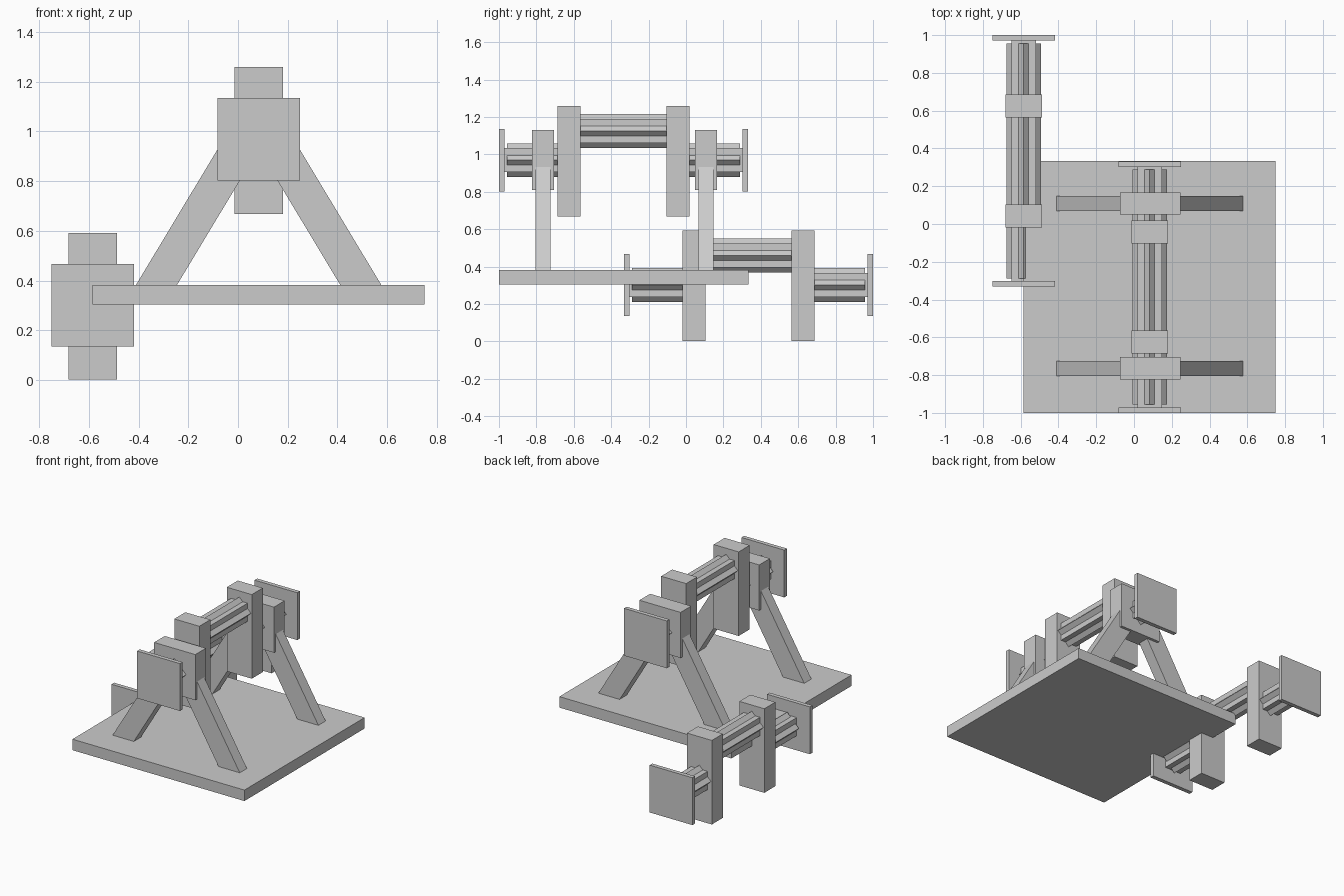
import bpy, bmesh, math
from mathutils import Matrix, Vector

cube = bpy.data.objects.get("Cube")
if cube:
    bpy.data.objects.remove(cube, do_unlink=True)

grey = bpy.data.materials.new("plain grey")
grey.use_nodes = True
grey.diffuse_color = (0.6, 0.6, 0.6, 1)
grey.node_tree.nodes["Principled BSDF"].inputs["Base Color"].default_value = grey.diffuse_color


def add_object(name, bm):
    bmesh.ops.recalc_face_normals(bm, faces=bm.faces)
    mesh = bpy.data.meshes.new(name)
    bm.to_mesh(mesh)
    bm.free()
    mesh.materials.append(grey)
    obj = bpy.data.objects.new(name, mesh)
    bpy.context.scene.collection.objects.link(obj)


def box(name, x, y, z, turn=0):
    """Box from (min, max) ranges, optionally turned about its y axis."""
    ranges = (x, y, z)
    centre = Vector([(a + b) / 2 for a, b in ranges])
    size = Vector([b - a for a, b in ranges])
    bm = bmesh.new()
    bmesh.ops.create_cube(bm, size=1, matrix=Matrix.Translation(centre)
                          @ Matrix.Rotation(turn, 4, "Y") @ Matrix.Diagonal(size).to_4x4())
    add_object(name, bm)


def around(c, half):
    return (c - half, c + half)


def star_rod(name, x, z, y0, y1, inset0=0, inset1=0):
    """Eight-pointed rod: a square bar and a second one turned by 45 degrees."""
    half = 0.064
    box(name + "_square", around(x, half), (y0, y1), around(z, half))
    box(name + "_diamond", around(x, half), (y0 + inset0, y1 - inset1),
        around(z, half), math.pi / 4)


def crank(name, x, y, z):
    """Crankshaft centred on its shaft axis, running along y."""
    gap = 0.015
    for side, s in (("front", -1), ("back", 1)):
        box(f"{name}_{side}_end_plate", around(x, 0.166),
            around(y + s * 0.651, 0.0145), around(z, 0.166))
        box(f"{name}_{side}_web", around(x, 0.097),
            around(y + s * 0.291, 0.061), around(z - 0.005, 0.295))
        ends = sorted((y + s * 0.637, y + s * 0.26))
        star_rod(f"{name}_{side}_shaft", x, z, *ends,
                 gap if s < 0 else 0, gap if s > 0 else 0)
    star_rod(name + "_pin", x, z + 0.157, y - 0.26, y + 0.26)


# Base board
box("base_board", (-0.585, 0.75), (-1, 0.333), (0.305, 0.382))

# Mounted crank and loose crank beside the board
crank("mounted_crank", 0.083, -0.334, 0.969)
crank("loose_crank", -0.584, 0.334, 0.302)

# Bearing blocks on splayed legs
for side, y in (("front", -0.764), ("back", 0.108)):
    box(side + "_bearing_block", around(0.085, 0.16), around(y, 0.059), (0.81, 1.13))
    for hand, s in (("right", -1), ("left", 1)):
        bm = bmesh.new()
        outline = [(0.495, 0.38), (0.33, 0.38), (-0.019, 0.96), (0.146, 0.96)]
        verts = [bm.verts.new((0.083 + s * dx, y - 0.04, z)) for dx, z in outline]
        face = bm.faces.new(verts)
        new = bmesh.ops.extrude_face_region(bm, geom=[face])["geom"]
        bmesh.ops.translate(bm, vec=(0, 0.08, 0),
                            verts=[v for v in new if isinstance(v, bmesh.types.BMVert)])
        add_object(f"{side}_{hand}_leg", bm)
